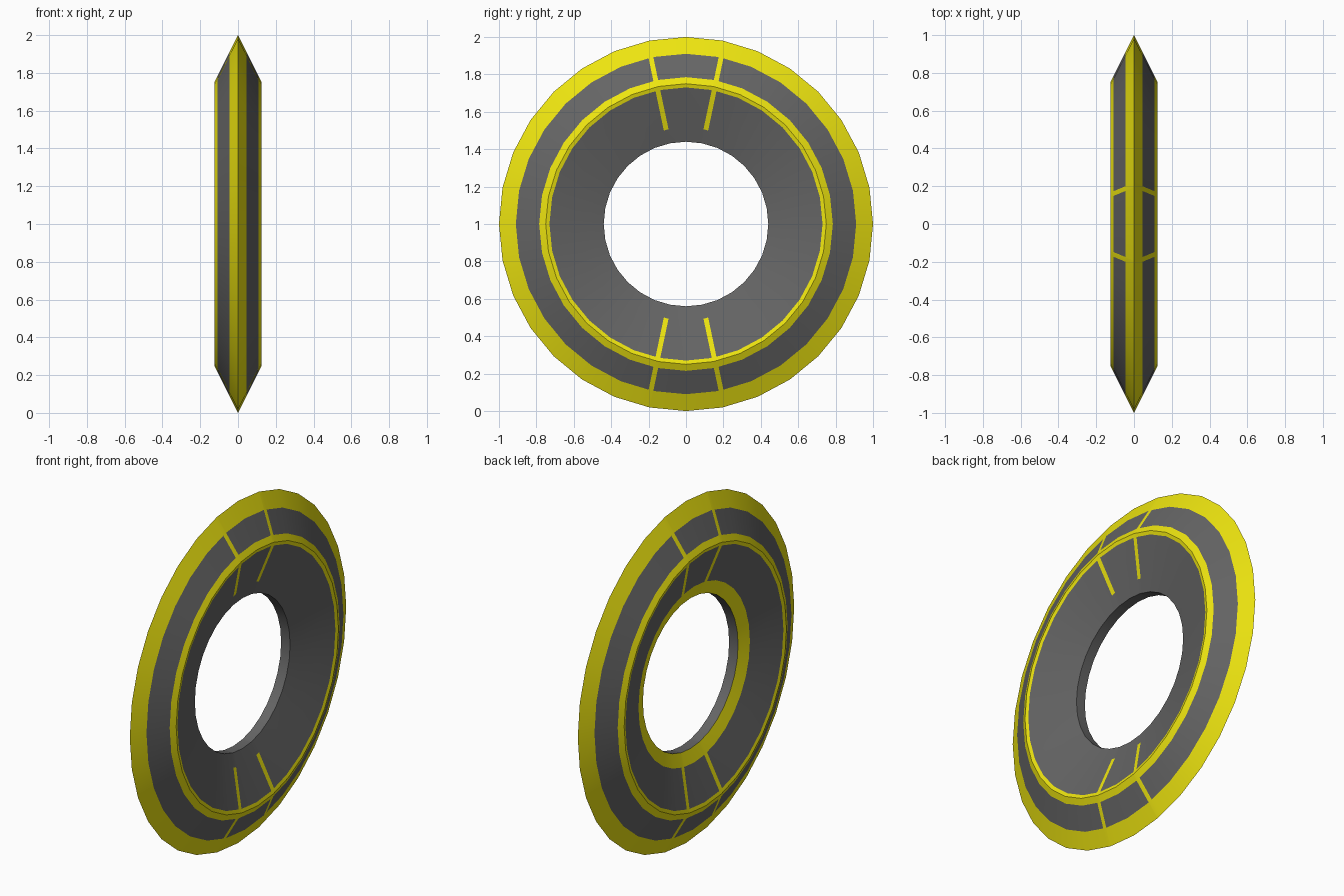
import bpy, bmesh, math
from mathutils import Vector

if "Cube" in bpy.data.objects:
    bpy.data.objects.remove(bpy.data.objects["Cube"])

SIDES = 32
CENTRE = Vector((0, 0, 1))


def material(name, rgb):
    m = bpy.data.materials.new(name)
    m.diffuse_color = (*rgb, 1)
    m.use_nodes = True
    m.node_tree.nodes["Principled BSDF"].inputs["Base Color"].default_value = m.diffuse_color
    return m


# Half profile (x, radius) from the outer rim to the hole, mirrored to the other side
half = [(0.045, 0.91), (0.1075, 0.785), (0.125, 0.75),
        (0.119, 0.73), (0.053, 0.515), (0.029, 0.44)]
profile = [(0, 1.0)] + half + [(-x, r) for x, r in reversed(half)]
# Band kinds along the profile: Y yellow, S grey with stripes, G grey
bands = "YSYYSG" + "G" + "YSYYSY"

# Revolve the profile about the x axis
bm = bmesh.new()
tag = bm.faces.layers.int.new("band")
rings = []
for x, r in profile:
    ring = []
    for i in range(SIDES):
        a = 2 * math.pi * i / SIDES
        ring.append(bm.verts.new((x, r * math.sin(a), 1 + r * math.cos(a))))
    rings.append(ring)
n = len(profile)
for j in range(n):
    for i in range(SIDES):
        k = (i + 1) % SIDES
        f = bm.faces.new((rings[j][i], rings[j][k],
                          rings[(j + 1) % n][k], rings[(j + 1) % n][i]))
        f[tag] = j
bmesh.ops.recalc_face_normals(bm, faces=bm.faces)

# Cut the narrow radial stripes into the faces
WIDTH = 0.013
across = []
for s in (-1, 1):
    a = s * math.radians(11.9)
    t = Vector((0, math.cos(a), -math.sin(a)))
    across.append(t)
    for e in (-1, 1):
        bmesh.ops.bisect_plane(bm, geom=bm.verts[:] + bm.edges[:] + bm.faces[:],
                               dist=1e-5, plane_co=CENTRE + t * e * WIDTH, plane_no=t)

# Colour bands and stripes
for f in bm.faces:
    kind = bands[f[tag]]
    c = f.calc_center_median() - CENTRE
    stripe = kind == "S" and any(abs(c.dot(t)) < WIDTH for t in across)
    f.material_index = 1 if kind == "Y" or stripe else 0

me = bpy.data.meshes.new("ring")
bm.to_mesh(me)
bm.free()
me.materials.append(material("dark_grey", (0.13, 0.13, 0.13)))
me.materials.append(material("yellow", (0.85, 0.78, 0.005)))
ob = bpy.data.objects.new("ring", me)
bpy.context.collection.objects.link(ob)
bpy.context.view_layer.objects.active = ob
ob.select_set(True)
bpy.ops.object.shade_smooth_by_angle(angle=math.radians(30))
